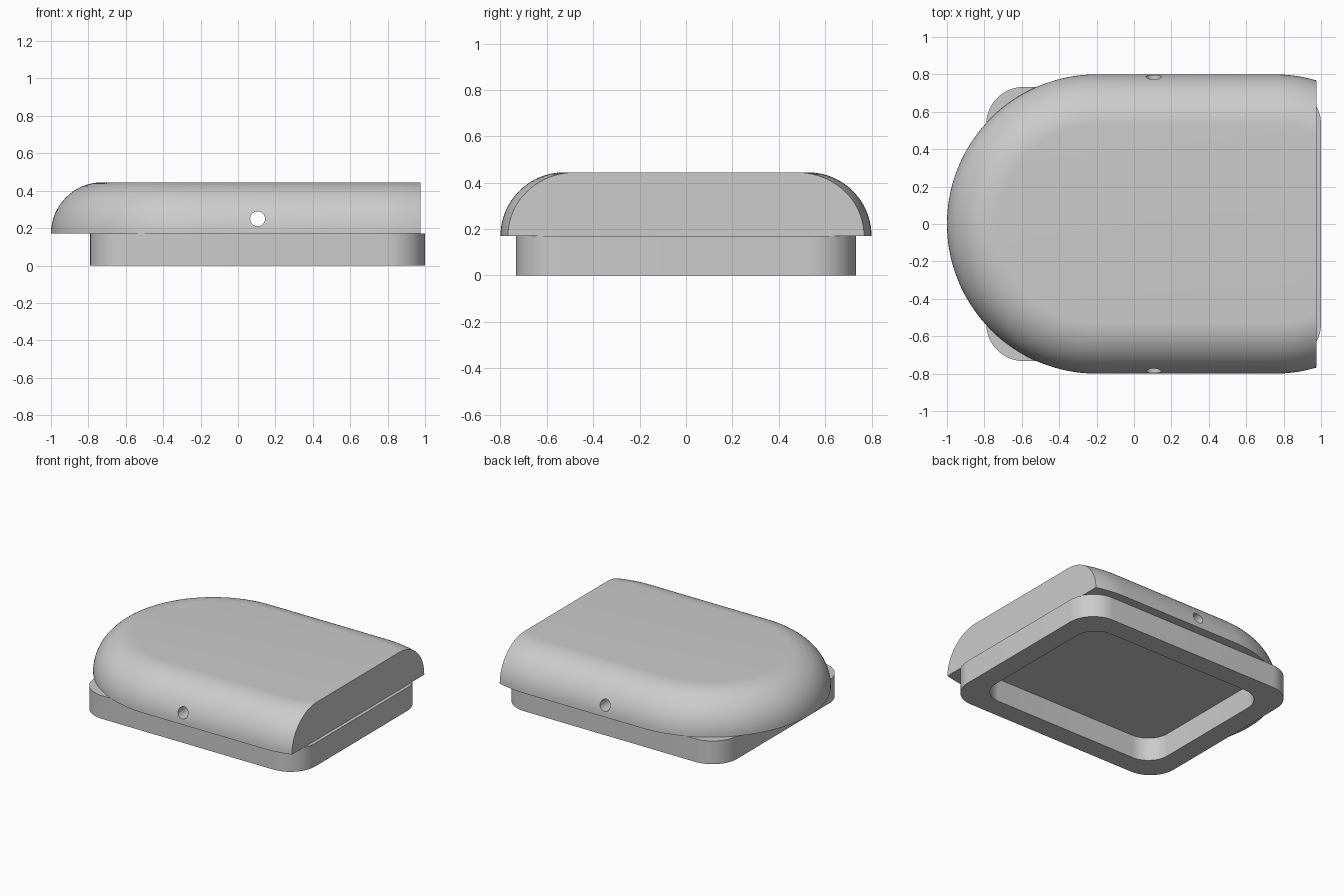
import bpy, bmesh
from math import pi, sin, cos, acos

cube = bpy.data.objects.get("Cube")
if cube:
    bpy.data.objects.remove(cube, do_unlink=True)

BASE_TOP, TOP = 0.17, 0.445
FILLET = TOP - BASE_TOP
END_X = 0.975

grey = bpy.data.materials.new("plain grey")
grey.use_nodes = True
colour = (0.6, 0.6, 0.6, 1)
grey.diffuse_color = colour
grey.node_tree.nodes["Principled BSDF"].inputs["Base Color"].default_value = colour


def arc(cx, cy, r, start, end, steps):
    angles = [start + (end - start) * i / steps for i in range(steps + 1)]
    return [(cx + r * cos(a), cy + r * sin(a)) for a in angles]


def rounded_rect(x0, x1, half_y, r):
    pts = []
    for i, (cx, cy) in enumerate([(x1 - r, half_y - r), (x0 + r, half_y - r),
                                  (x0 + r, r - half_y), (x1 - r, r - half_y)]):
        pts += arc(cx, cy, r, i * pi / 2, (i + 1) * pi / 2, 16)
    return pts


def cut_stadium(r):
    # Rounded left end, straight sides, slightly curved in before the flat right end
    stop = acos((END_X - 0.75) / r)
    return (arc(0.75, 0, r, stop, pi / 2, 8) + arc(-0.2, 0, r, pi / 2, 3 * pi / 2, 64)
            + arc(0.75, 0, r, -pi / 2, -stop, 8))


def add_loop(bm, pts, z):
    return [bm.verts.new((x, y, z)) for x, y in pts]


def bridge(bm, a, b, closed=True):
    n = len(a)
    for i in range(n if closed else n - 1):
        j = (i + 1) % n
        bm.faces.new((a[i], a[j], b[j], b[i]))


def finish(bm, name):
    bmesh.ops.recalc_face_normals(bm, faces=bm.faces)
    mesh = bpy.data.meshes.new(name)
    bm.to_mesh(mesh)
    bm.free()
    obj = bpy.data.objects.new(name, mesh)
    bpy.context.collection.objects.link(obj)
    mesh.materials.append(grey)
    return obj


def activate(obj):
    bpy.ops.object.select_all(action='DESELECT')
    obj.select_set(True)
    bpy.context.view_layer.objects.active = obj


# Base frame: rounded rectangular ring, open underneath
bm = bmesh.new()
outer = rounded_rect(-0.79, 1.0, 0.733, 0.2)
inner = rounded_rect(-0.64, 0.85, 0.583, 0.165)
loops = [add_loop(bm, p, z) for p, z in
         [(outer, 0), (outer, BASE_TOP), (inner, BASE_TOP), (inner, 0)]]
for i in range(4):
    bridge(bm, loops[i], loops[(i + 1) % 4])
base = finish(bm, "base_frame")

# Domed cover: quarter-round edge and flat end
bm = bmesh.new()
rings = []
for i in range(21):
    t = i / 20 * pi / 2
    rings.append(add_loop(bm, cut_stadium(0.8 - FILLET * (1 - cos(t))),
                          BASE_TOP + FILLET * sin(t)))
for a, b in zip(rings, rings[1:]):
    bridge(bm, a, b, closed=False)
bm.faces.new(rings[0])
bm.faces.new(rings[-1])
bm.faces.new([r[0] for r in rings] + [r[-1] for r in reversed(rings)])
cover = finish(bm, "cover")

# Cross hole drilled through the cover
bpy.ops.mesh.primitive_cylinder_add(vertices=32, radius=0.04, depth=2,
                                    location=(0.105, 0, 0.25), rotation=(pi / 2, 0, 0))
drill = bpy.context.object
drill.name = "hole_cutter"
drill.hide_render = True
drill.data.materials.append(grey)
hole = cover.modifiers.new("cross hole", 'BOOLEAN')
hole.operation = 'DIFFERENCE'
hole.solver = 'EXACT'
hole.object = drill
activate(cover)
bpy.ops.object.modifier_apply(modifier=hole.name)
bpy.data.objects.remove(drill, do_unlink=True)

for obj in (base, cover):
    activate(obj)
    bpy.ops.object.shade_smooth_by_angle(angle=pi / 6)
